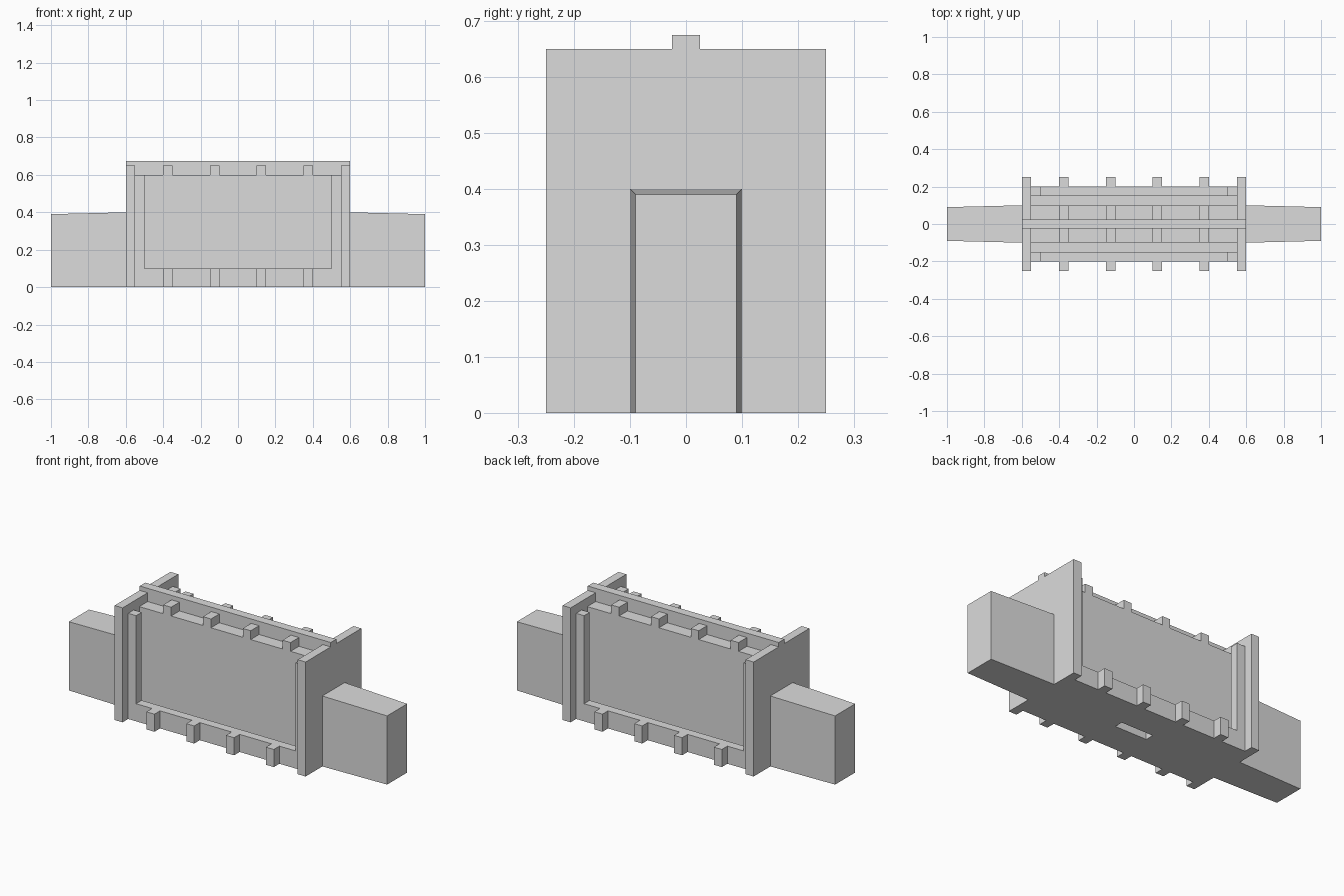
import bpy
import bmesh

default = bpy.data.objects.get("Cube")
if default:
    bpy.data.objects.remove(default, do_unlink=True)

grey = bpy.data.materials.new("light grey")
grey.use_nodes = True
colour = (0.71, 0.71, 0.71, 1)
grey.diffuse_color = colour
grey.node_tree.nodes["Principled BSDF"].inputs["Base Color"].default_value = colour


def box(name, xs, ys, zs, shape=None):
    """Axis-aligned box between the given ranges; shape may move its corners."""
    bm = bmesh.new()
    bmesh.ops.create_cube(bm, size=1)
    for v in bm.verts:
        v.co = [r[0] if c < 0 else r[1] for c, r in zip(v.co, (xs, ys, zs))]
        if shape:
            shape(v)
    bmesh.ops.recalc_face_normals(bm, faces=bm.faces)
    mesh = bpy.data.meshes.new(name)
    bm.to_mesh(mesh)
    bm.free()
    mesh.materials.append(grey)
    obj = bpy.data.objects.new(name, mesh)
    bpy.context.collection.objects.link(obj)
    return obj


def span(sign, a, b):
    """Range from a to b, mirrored when sign is negative."""
    return sorted((sign * a, sign * b))


def taper(v):
    """Narrow and lower the outer end of an arm slightly."""
    if abs(v.co.x) > 0.9:
        v.co.y *= 0.9
        if v.co.z > 0.1:
            v.co.z -= 0.01


# Central body with a slot in its underside
body = box("body", (-0.55, 0.55), (-0.1, 0.1), (0, 0.6))
cutter = box("slot_cutter", (-0.1, 0.1), (-0.025, 0.025), (-0.1, 0.1))
cutter.hide_render = True
cutter.hide_set(True)
cutter.display_type = 'WIRE'
slot = body.modifiers.new("slot", 'BOOLEAN')
slot.operation = 'DIFFERENCE'
slot.solver = 'EXACT'
slot.object = cutter

# Ridge along the top
box("ridge", (-0.6, 0.6), (-0.025, 0.025), (0.6, 0.675))

# End plates and tapered arms
for s, side in ((1, "left"), (-1, "right")):
    box(f"end_plate_{side}", span(s, 0.55, 0.6), (-0.25, 0.25), (0, 0.65))
    box(f"arm_{side}", span(s, 0.6, 1), (-0.1, 0.1), (0, 0.4), taper)

# Frame standing clear of the body over a low floor, with teeth above and below
for s, face in ((1, "back"), (-1, "front")):
    frame_y = span(s, 0.15, 0.2)
    box(f"gutter_floor_{face}", (-0.55, 0.55), span(s, 0.1, 0.15), (0, 0.05))
    box(f"sill_{face}", (-0.5, 0.5), frame_y, (0, 0.1))
    for t, side in ((1, "left"), (-1, "right")):
        box(f"post_{face}_{side}", span(t, 0.5, 0.55), frame_y, (0, 0.6))
    for i in range(4):
        x = -0.375 + 0.25 * i
        width = (x - 0.025, x + 0.025)
        box(f"lower_tooth_{face}_{i + 1}", width, span(s, 0.2, 0.25), (0, 0.1))
        box(f"upper_tooth_{face}_{i + 1}", width, span(s, 0.025, 0.1), (0.6, 0.65))
